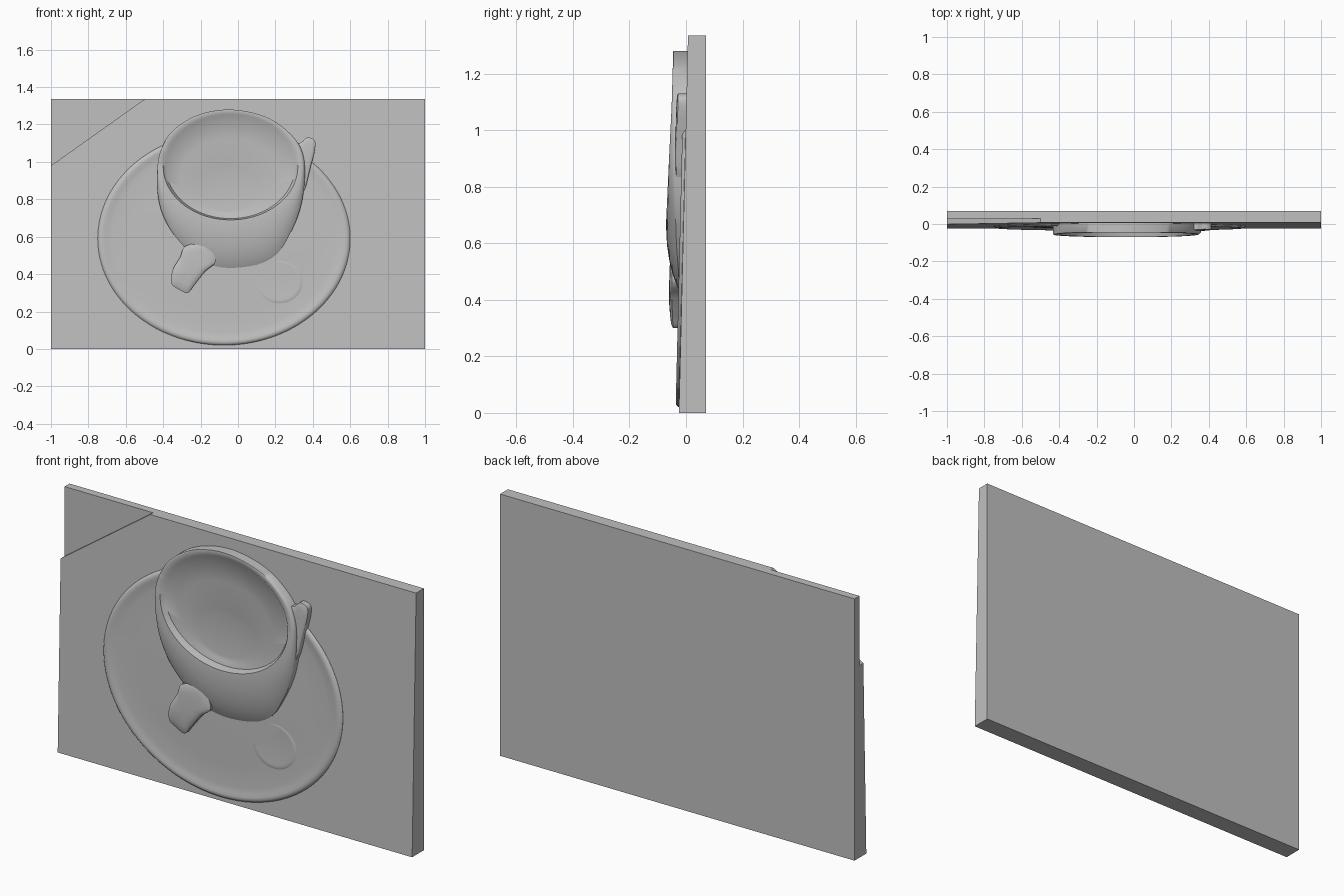
import bpy, bmesh, math
from mathutils import Vector

if "Cube" in bpy.data.objects:
    bpy.data.objects.remove(bpy.data.objects["Cube"])

GREY = (0.53, 0.53, 0.53, 1)
stone = bpy.data.materials.new("plain grey")
stone.use_nodes = True
stone.diffuse_color = GREY
stone.node_tree.nodes["Principled BSDF"].inputs["Base Color"].default_value = GREY


def finish(name, bm, angle=40):
    bmesh.ops.recalc_face_normals(bm, faces=bm.faces)
    mesh = bpy.data.meshes.new(name)
    bm.to_mesh(mesh)
    bm.free()
    mesh.materials.append(stone)
    obj = bpy.data.objects.new(name, mesh)
    bpy.context.collection.objects.link(obj)
    bpy.ops.object.select_all(action='DESELECT')
    obj.select_set(True)
    bpy.context.view_layer.objects.active = obj
    bpy.ops.object.shade_smooth_by_angle(angle=math.radians(angle))
    return obj


def ground(z):
    """Front surface of the leaning table plane."""
    return -0.025 + 0.024 * z


def ramp(z, *stops):
    """Piecewise linear depth by height."""
    if z <= stops[0][0]:
        return stops[0][1]
    for (a, ya), (b, yb) in zip(stops, stops[1:]):
        if z <= b:
            return ya + (yb - ya) * (z - a) / (b - a)
    return stops[-1][1]


def spline(points, steps):
    """Closed smooth outline through (x, z) points."""
    n, out = len(points), []
    for i in range(n):
        p0, p1, p2, p3 = (Vector(points[(i + k) % n]) for k in (-1, 0, 1, 2))
        for s in range(steps):
            t = s / steps
            out.append(0.5 * (2 * p1 + (p2 - p0) * t + (2 * p0 - 5 * p1 + 4 * p2 - p3) * t**2
                              + (3 * p1 - p0 - 3 * p2 + p3) * t**3))
    return out


def ellipse(cx, cz, rx, rz, angles):
    return [Vector((cx + rx * math.cos(a), cz + rz * math.sin(a))) for a in angles]


def shrink(ring, centre, s):
    return [centre + (p - centre) * s for p in ring]


def loft(name, rings, tip, angle=40):
    """Bridge rings of (outline, depth function) and close on a tip."""
    bm = bmesh.new()
    loops = [[bm.verts.new((p.x, depth(p.y), p.y)) for p in ring] for ring, depth in rings]
    n = len(loops[0])
    for a, b in zip(loops, loops[1:]):
        for i in range(n):
            j = (i + 1) % n
            bm.faces.new((a[i], a[j], b[j], b[i]))
    top = bm.verts.new(tip)
    for i in range(n):
        bm.faces.new((loops[-1][i], loops[-1][(i + 1) % n], top))
    return finish(name, bm, angle)


def slab(name, outline, front):
    bm = bmesh.new()
    f = [bm.verts.new((x, front(z), z)) for x, z in outline]
    b = [bm.verts.new((x, 0.07, z)) for x, z in outline]
    bm.faces.new(f)
    bm.faces.new(b[::-1])
    for i in range(len(f)):
        j = (i + 1) % len(f)
        bm.faces.new((f[i], f[j], b[j], b[i]))
    finish(name, bm, 20)


# Panel with a lower corner behind the table edge
TOP = 1.335
slab("panel", [(-1, 0), (1, 0), (1, TOP), (-0.5, TOP), (-1, 0.98)], ground)
slab("corner_recess", [(-1, 0.98), (-0.5, TOP), (-1, TOP)], lambda z: 0.03)

# Saucer with a rolled rim
around = [math.tau * i / 128 for i in range(128)]
plate = [(1, -0.02), (1, 0.001), (0.99, 0.008), (0.975, 0.012), (0.955, 0.012),
         (0.93, 0.008), (0.88, 0.005), (0.7, 0.006), (0.45, 0.009)]
loft("saucer", [(ellipse(-0.075, 0.59, 0.675 * s, 0.57 * s, around),
                 lambda z, h=h: ground(z) - h) for s, h in plate],
     (-0.075, ground(0.59) - 0.01, 0.59))

# Plain shallow disc on the saucer
loft("saucer_spot", [(ellipse(0.22, 0.36, 0.13 * s, 0.12 * s, around),
                      lambda z, h=h: ground(z) - h) for s, h in ((1, 0.004), (0.9, 0.009), (0.8, 0.008))],
     (0.22, ground(0.36) - 0.008, 0.36))

# Cup: silhouette, rounded body, lip, hollow inside
outline = spline([(-0.05, 1.28), (-0.24, 1.24), (-0.38, 1.13), (-0.43, 0.97), (-0.425, 0.8),
                  (-0.38, 0.67), (-0.3, 0.56), (-0.2, 0.47), (-0.06, 0.43), (0.1, 0.45),
                  (0.21, 0.51), (0.28, 0.62), (0.33, 0.74), (0.355, 0.88), (0.35, 1.03),
                  (0.29, 1.14), (0.15, 1.24)], 8)
angles = [math.atan2(p.y - 0.97, p.x + 0.045) for p in outline]
lip = ellipse(-0.045, 0.97, 0.385, 0.305, angles)
inner = ellipse(-0.04, 0.975, 0.36, 0.285, angles)
well = ellipse(-0.04, 0.975, 0.345, 0.278, angles)
wall = ellipse(-0.045, 0.92, 0.26, 0.205, angles)
floor = ellipse(-0.055, 0.85, 0.17, 0.125, angles)


def edge_y(z):
    return ramp(z, (0.43, -0.022), (0.6, -0.034), (0.85, -0.042), (1.28, -0.045))


def lip_y(z):
    return ramp(z, (0.66, -0.071), (0.9, -0.06), (1.08, -0.051), (1.28, -0.045))


rings = [(outline, lambda z: 0.02), (outline, edge_y)]
bm_steps = [(0.08, 0.2), (0.25, 0.5), (0.45, 0.75), (0.7, 0.93), (1, 1)]


class Blend:
    """Depth along the body, rounded from silhouette to lip."""
    def __init__(self, t, k):
        self.ring = [a.lerp(b, t) for a, b in zip(outline, lip)]
        values = [edge_y(a.y) * (1 - k) + lip_y(b.y) * k for a, b in zip(outline, lip)]
        self.values = iter(values)

    def __call__(self, z):
        return next(self.values)


for t, k in bm_steps:
    blend = Blend(t, k)
    rings.append((blend.ring, blend))
rings += [(inner, lip_y),
          (well, lambda z: ramp(z, (0.7, -0.03), (0.9, -0.037), (1.25, -0.04))),
          (wall, lambda z: ramp(z, (0.72, -0.026), (1.12, -0.031))),
          (floor, lambda z: -0.022),
          (shrink(floor, Vector((-0.055, 0.85)), 0.9), lambda z: -0.02)]
loft("cup", rings, (-0.055, -0.02, 0.85), 50)


# Handles: stepped sides and a softly rounded front
def handle(name, points, depth, centre):
    ring = spline(points, 6)
    c = Vector(centre)
    levels = [(1, 0.85), (0.9, 0.95), (0.7, 1), (0.4, 1.02)]
    loft(name, [(ring, lambda z: 0.02)] +
         [(shrink(ring, c, s), lambda z, k=k: depth(z) * k) for s, k in levels],
         (c.x, depth(c.y) * 1.02, c.y), 50)


handle("front_handle",
       [(-0.28, 0.55), (-0.31, 0.49), (-0.35, 0.42), (-0.355, 0.35), (-0.32, 0.32), (-0.27, 0.3),
        (-0.235, 0.34), (-0.18, 0.41), (-0.12, 0.47), (-0.17, 0.56)],
       lambda z: ramp(z, (0.3, -0.054), (0.4, -0.059), (0.55, -0.057)), (-0.26, 0.43))
handle("back_handle",
       [(0.3, 1.08), (0.34, 1.105), (0.37, 1.13), (0.41, 1.115), (0.41, 1.06), (0.385, 0.96),
        (0.36, 0.86), (0.335, 0.82), (0.33, 0.95)],
       lambda z: ramp(z, (0.8, -0.04), (1.13, -0.033)), (0.36, 1.03))
